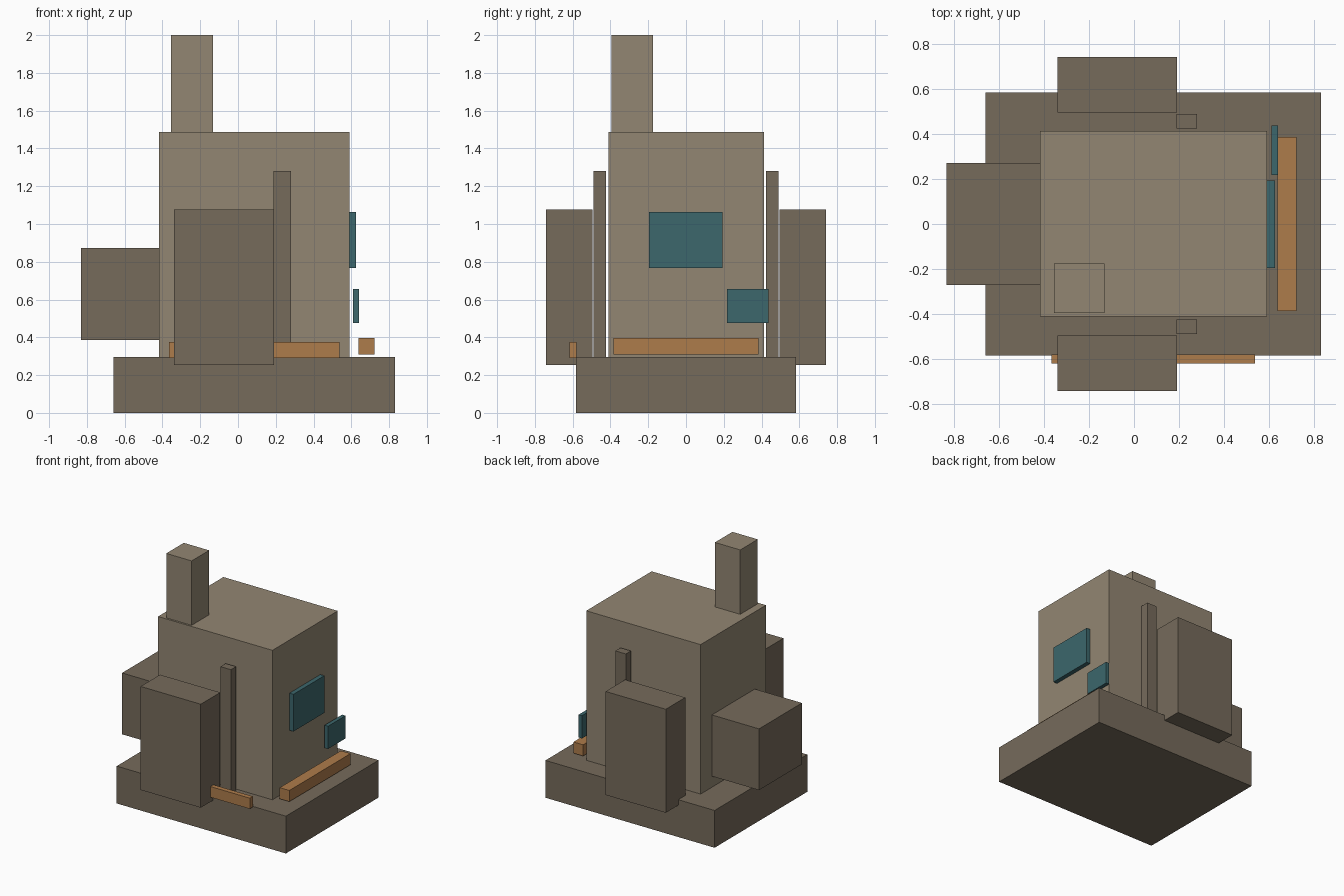
import bpy
import bmesh
from mathutils import Vector

if "Cube" in bpy.data.objects:
    bpy.data.objects.remove(bpy.data.objects["Cube"])


def paint(name, rgb):
    mat = bpy.data.materials.new(name)
    mat.diffuse_color = (*rgb, 1.0)
    mat.use_nodes = True
    mat.node_tree.nodes["Principled BSDF"].inputs["Base Color"].default_value = mat.diffuse_color
    return mat


light_brown = paint("light_brown", (0.29, 0.24, 0.17))
dark_brown = paint("dark_brown", (0.18, 0.145, 0.105))
teal = paint("teal", (0.045, 0.135, 0.15))
orange = paint("orange", (0.42, 0.20, 0.07))


def box(name, x, y, z, mat):
    """Add a box from its (min, max) extents on each axis."""
    spans = (x, y, z)
    size = Vector([hi - lo for lo, hi in spans])
    bm = bmesh.new()
    bmesh.ops.create_cube(bm, size=1.0)
    bmesh.ops.scale(bm, vec=size, verts=bm.verts)
    mesh = bpy.data.meshes.new(name)
    bm.to_mesh(mesh)
    bm.free()
    mesh.materials.append(mat)
    obj = bpy.data.objects.new(name, mesh)
    obj.location = [(lo + hi) / 2 for lo, hi in spans]
    bpy.context.collection.objects.link(obj)
    return obj


# Plinth, main housing and stack on the roof
box("base", (-0.66, 0.83), (-0.583, 0.583), (0.0, 0.297), dark_brown)
box("main_body", (-0.417, 0.59), (-0.41, 0.412), (0.297, 1.487), light_brown)
box("chimney", (-0.355, -0.132), (-0.395, -0.175), (1.487, 2.0), light_brown)

# Block at the -x end
box("rear_block", (-0.832, -0.417), (-0.27, 0.27), (0.385, 0.873), dark_brown)

# Side cabinets and slim posts, one per side
for side, s in (("left", 1), ("right", -1)):
    for part, x, y, z in (
        ("side_cabinet", (-0.34, 0.19), (0.495, 0.74), (0.253, 1.077)),
        ("side_post", (0.188, 0.28), (0.424, 0.489), (0.297, 1.28)),
    ):
        box(f"{part}_{side}", x, sorted(s * v for v in y), z, dark_brown)

# Display panels at the +x end
box("large_panel", (0.59, 0.625), (-0.195, 0.193), (0.768, 1.064), teal)
box("small_panel", (0.61, 0.64), (0.218, 0.438), (0.475, 0.656), teal)

# Orange rails
box("end_rail", (0.637, 0.722), (-0.385, 0.385), (0.308, 0.397), orange)
box("side_rail", (-0.365, 0.537), (-0.618, -0.58), (0.29, 0.375), orange)
